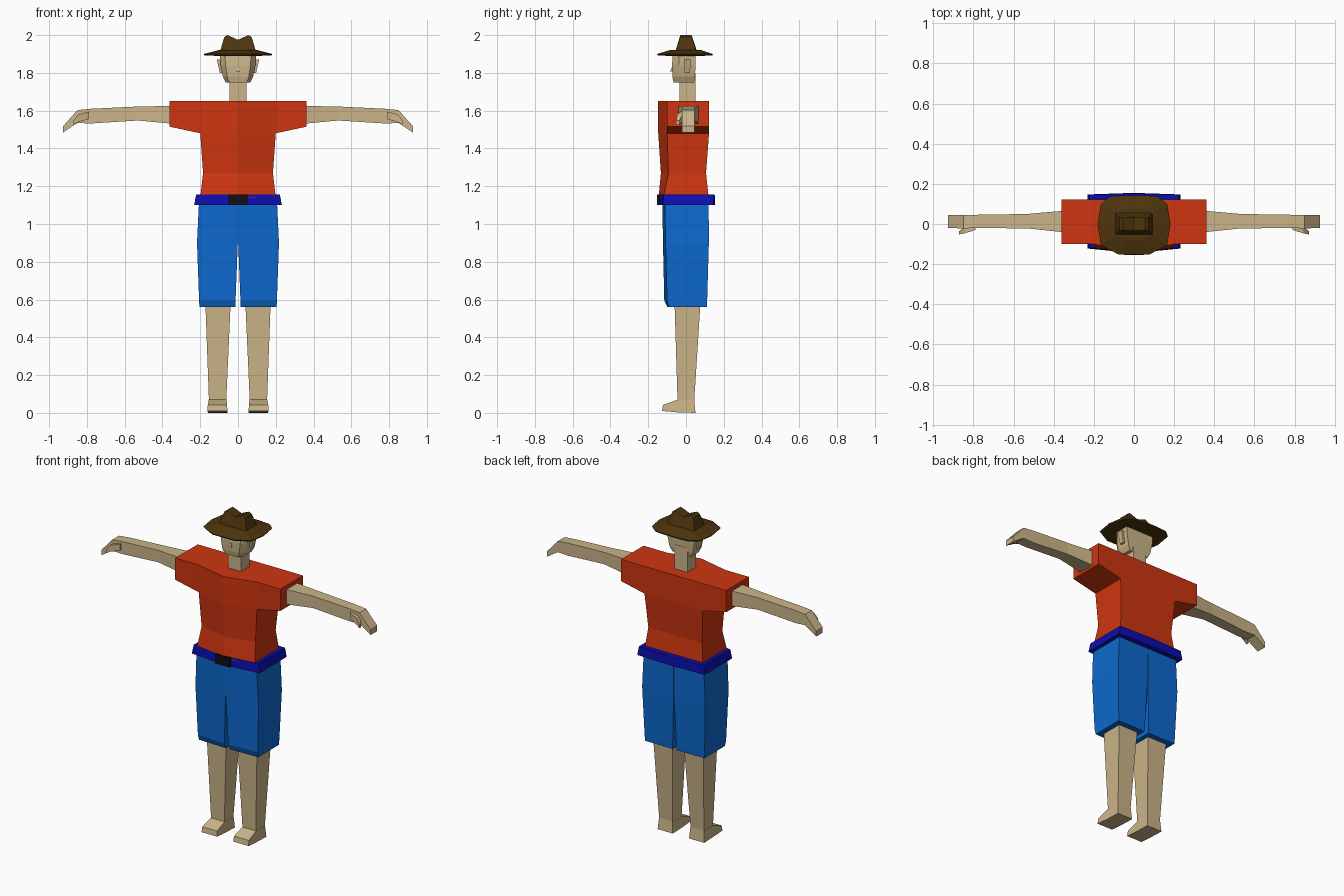
import bpy, bmesh

if "Cube" in bpy.data.objects:
    bpy.data.objects.remove(bpy.data.objects["Cube"])


def material(name, rgb):
    m = bpy.data.materials.new(name)
    m.diffuse_color = (*rgb, 1)
    m.use_nodes = True
    m.node_tree.nodes["Principled BSDF"].inputs["Base Color"].default_value = m.diffuse_color
    return m


SKIN = material("skin", (0.60, 0.46, 0.25))
RED = material("shirt red", (0.62, 0.036, 0.005))
BLUE = material("shorts blue", (0.004, 0.14, 0.62))
NAVY = material("belt blue", (0.004, 0.004, 0.43))
BLACK = material("buckle black", (0.005, 0.005, 0.007))
BROWN = material("hat brown", (0.075, 0.035, 0.004))


def loft(name, rings, mat, mirror=False):
    """Skin a list of equal-length point rings and cap both ends."""
    bm = bmesh.new()
    vs = [[bm.verts.new(p) for p in r] for r in rings]
    n = len(rings[0])
    for a, b in zip(vs, vs[1:]):
        for i in range(n):
            j = (i + 1) % n
            bm.faces.new((a[i], a[j], b[j], b[i]))
    bm.faces.new(vs[0][::-1])
    bm.faces.new(vs[-1])
    bmesh.ops.recalc_face_normals(bm, faces=bm.faces)
    me = bpy.data.meshes.new(name)
    bm.to_mesh(me)
    bm.free()
    me.materials.append(mat)
    ob = bpy.data.objects.new(name, me)
    bpy.context.collection.objects.link(ob)
    if mirror:
        ob.modifiers.new("mirror", 'MIRROR').use_mirror_merge = False
    return ob


def rz(z, x0, x1, y0, y1):      # horizontal rectangle
    return [(x0, y0, z), (x1, y0, z), (x1, y1, z), (x0, y1, z)]


def rx(x, y0, y1, z0, z1):      # rectangle across x
    return [(x, y0, z0), (x, y1, z0), (x, y1, z1), (x, y0, z1)]


def ridged(z, w, side, mid, back, back_mid=None):   # ring with centre ridge
    bmid = back if back_mid is None else back_mid
    return [(-w, side, z), (0, mid, z), (w, side, z), (w, back, z), (0, bmid, z), (-w, back, z)]


# Shirt body and sleeves
loft("shirt", [ridged(1.14, .20, -.12, -.145, .12), ridged(1.27, .185, -.093, -.133, .106),
               ridged(1.48, .20, -.10, -.147, .122), ridged(1.65, .20, -.10, -.147, .122)], RED)
loft("sleeve", [rx(.198, -.10, .122, 1.48, 1.65), rx(.362, -.10, .122, 1.515, 1.65)], RED, True)

# Belt and buckle
loft("belt", [ridged(1.10, .232, -.122, -.145, .147, .155),
              ridged(1.155, .222, -.118, -.143, .145, .152)], NAVY)
loft("buckle", [rz(1.10, -.05, .05, -.154, -.13), rz(1.156, -.05, .05, -.154, -.13)], BLACK)


# Shorts, one leg mirrored, with a small hem chamfer at the front
def short_ring(z, xi, xo, yi, yo, yb):
    return [(xi, yi, z), (xo, yo, z), (xo, yb, z), (xi, yb, z)]


loft("shorts_leg", [short_ring(1.11, 0, .207, -.125, -.112, .12),
                    short_ring(.90, .001, .217, -.122, -.108, .121),
                    short_ring(.595, .013, .206, -.115, -.10, .112),
                    short_ring(.56, .014, .204, -.097, -.092, .11)], BLUE, True)

# Legs and feet
loft("leg", [rz(.60, .038, .173, -.062, .077), rz(.56, .04, .172, -.06, .075),
             rz(.07, .062, .154, -.045, .044)], SKIN, True)
loft("foot", [
    [(.056, .05, 0), (.16, .05, 0), (.155, .044, .07), (.061, .044, .07)],
    [(.056, -.045, .003), (.16, -.045, .003), (.155, -.045, .07), (.061, -.045, .07)],
    [(.056, -.127, .01), (.162, -.127, .01), (.16, -.122, .042), (.058, -.122, .042)]], SKIN, True)

# Arms, hands and thumbs
loft("arm", [rx(.34, -.042, .067, 1.53, 1.625), rx(.53, -.022, .05, 1.548, 1.622),
             rx(.78, -.02, .046, 1.532, 1.61)], SKIN, True)
loft("hand", [rx(.78, -.02, .046, 1.532, 1.61), rx(.85, -.022, .045, 1.535, 1.603),
              rx(.926, -.02, .045, 1.485, 1.518)], SKIN, True)
loft("thumb", [rx(.79, -.03, -.01, 1.555, 1.595), rx(.845, -.047, -.018, 1.54, 1.58),
               rx(.872, -.052, -.035, 1.525, 1.548)], SKIN, True)

# Neck, head, ears and nose
loft("neck", [rz(1.63, -.045, .045, -.035, .05), rz(1.80, -.045, .045, -.035, .05)], SKIN)


def head_ring(z, w, yf, yb):
    return [(-.72 * w, yf, z), (.72 * w, yf, z), (w, yf + .035, z),
            (w, yb, z), (-w, yb, z), (-w, yf + .035, z)]


loft("head", [head_ring(1.75, .065, -.066, .042), head_ring(1.78, .08, -.072, .048),
              head_ring(1.84, .092, -.074, .05), head_ring(1.91, .097, -.07, .05)], SKIN)
loft("ear", [rz(1.80, .082, .096, -.008, .02), rz(1.87, .09, .112, -.01, .026)], SKIN, True)
loft("nose", [rz(1.808, -.01, .01, -.084, -.06), rz(1.828, -.005, .005, -.076, -.06)], SKIN)

# Hat brim: twelve-sided outline rising toward the crown
half = [(.075, -.153), (.165, -.105), (.182, 0), (.165, .10), (.12, .137), (.05, .143)]
outline = half + [(-x, y) for x, y in reversed(half)]


def brim_ring(s, z):
    return [(x * s, y * s, z) for x, y in outline]


loft("hat_brim", [brim_ring(.55, 1.89), brim_ring(.97, 1.892), brim_ring(1, 1.9),
                  brim_ring(.53, 1.922)], BROWN)


# Hat crown: stations across x, dipping in the middle
def crown_ring(x, top, yt):
    return [(x, -.057, 1.91), (x, .06, 1.91), (x, yt, top), (x, -yt, top)]


stations = [(.095, 1.915, .052), (.072, 1.99, .032), (.055, 2.0, .03)]
loft("hat_crown", [crown_ring(-x, t, y) for x, t, y in stations] + [crown_ring(0, 1.975, .034)]
     + [crown_ring(x, t, y) for x, t, y in reversed(stations)], BROWN)
